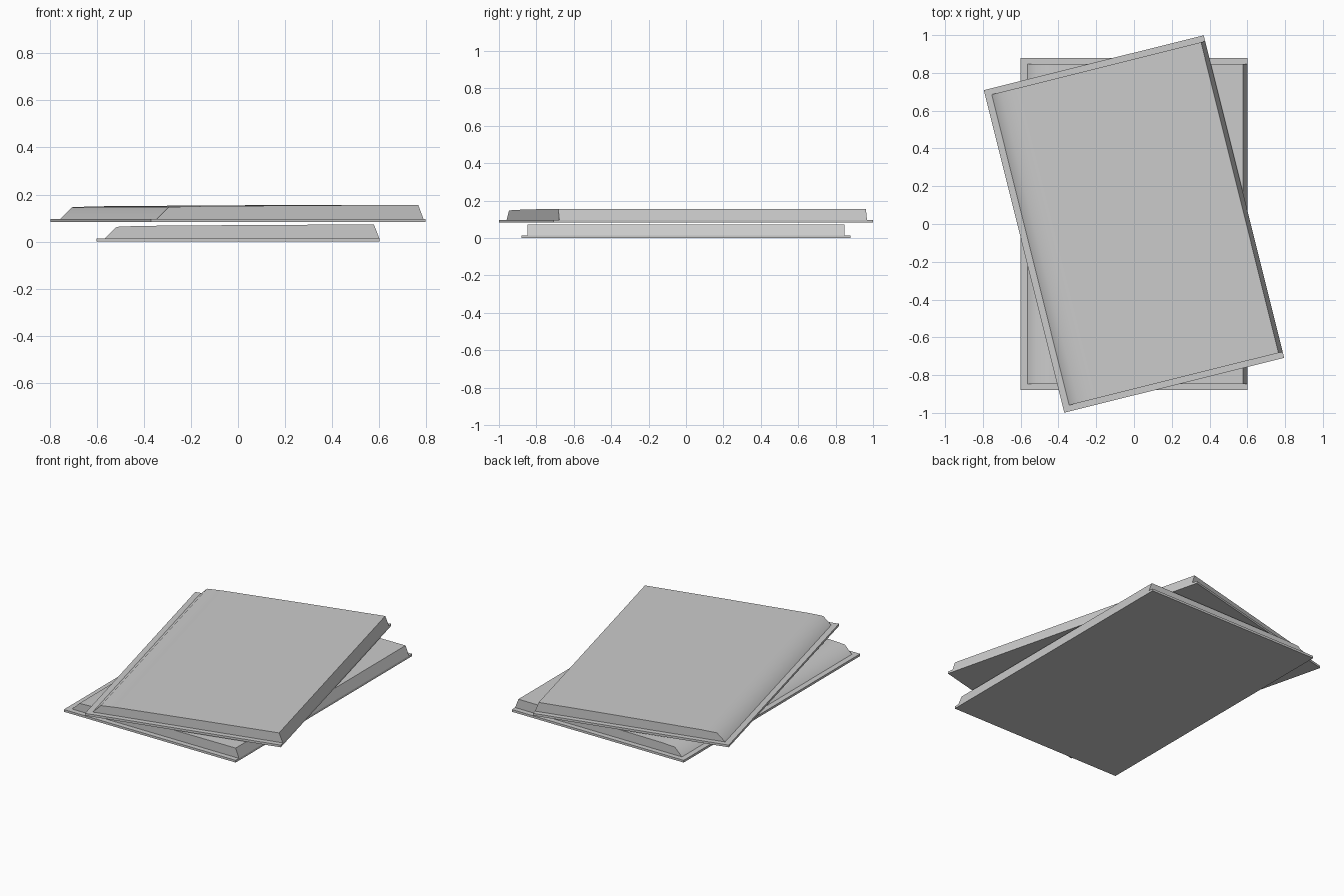
import bpy
import bmesh
import math

cube = bpy.data.objects.get("Cube")
if cube:
    bpy.data.objects.remove(cube, do_unlink=True)

# One plain grey for both volumes
grey = bpy.data.materials.new("light grey")
grey.use_nodes = True
colour = (0.6, 0.6, 0.6, 1)
grey.diffuse_color = colour
grey.node_tree.nodes["Principled BSDF"].inputs["Base Color"].default_value = colour


def extrude_profile(name, profile, depth, z, angle):
    """Extrude an x-z outline along y, then turn it about the vertical axis."""
    bm = bmesh.new()
    face = bm.faces.new([bm.verts.new((x, -depth / 2, h)) for x, h in profile])
    moved = bmesh.ops.extrude_face_region(bm, geom=[face], use_keep_orig=True)["geom"]
    for v in moved:
        if isinstance(v, bmesh.types.BMVert):
            v.co.y += depth
    bmesh.ops.recalc_face_normals(bm, faces=bm.faces)
    mesh = bpy.data.meshes.new(name)
    bm.to_mesh(mesh)
    bm.free()
    mesh.materials.append(grey)
    obj = bpy.data.objects.new(name, mesh)
    bpy.context.collection.objects.link(obj)
    obj.location.z = z
    obj.rotation_euler.z = angle
    bpy.ops.object.select_all(action="DESELECT")
    obj.select_set(True)
    bpy.context.view_layer.objects.active = obj
    bpy.ops.object.shade_smooth_by_angle(angle=math.radians(50))


RIM = 0.014
plate = [(-0.6, 0), (0.6, 0), (0.6, RIM), (-0.6, RIM)]
# Sloped left edge, gently crowned top, steep right edge
block = [(-0.565, RIM), (0.6, RIM), (0.577, 0.073), (0.1, 0.071),
         (-0.42, 0.067), (-0.515, 0.063)]

for level, z, angle in (("lower", 0, 0), ("upper", 0.083, math.radians(14))):
    extrude_profile(level + "_base_plate", plate, 1.76, z, angle)
    extrude_profile(level + "_block", block, 1.695, z, angle)
